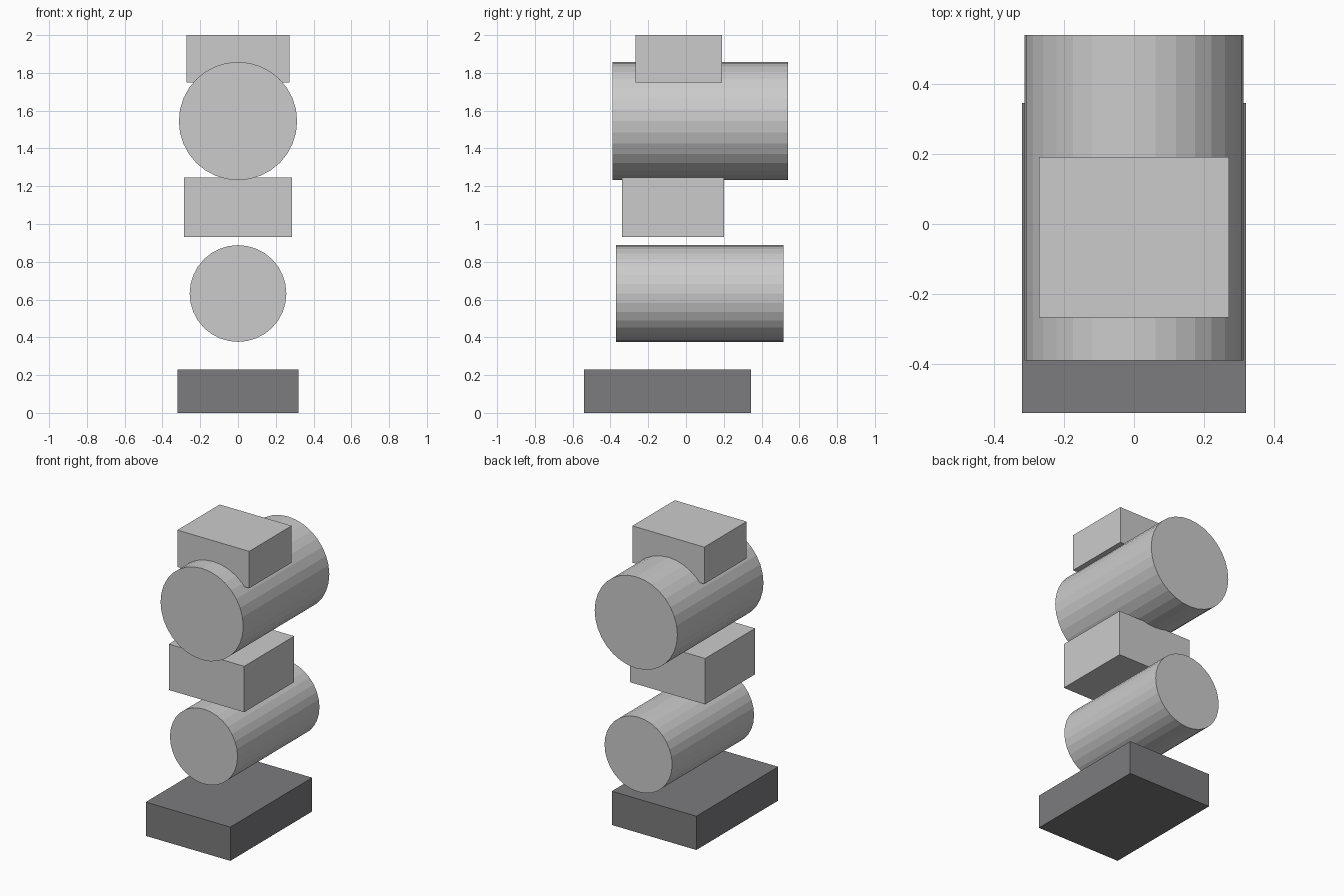
import bpy, math

if "Cube" in bpy.data.objects:
    bpy.data.objects.remove(bpy.data.objects["Cube"])

dark = bpy.data.materials.new("dark_grey")
dark.diffuse_color = (0.2, 0.2, 0.21, 1)
dark.use_nodes = True
dark.node_tree.nodes["Principled BSDF"].inputs["Base Color"].default_value = dark.diffuse_color


def block(name, half_width, y0, y1, z0, z1):
    bpy.ops.mesh.primitive_cube_add(size=1, location=(0, (y0 + y1) / 2, (z0 + z1) / 2))
    ob = bpy.context.object
    ob.name = name
    ob.scale = (2 * half_width, y1 - y0, z1 - z0)
    bpy.ops.object.transform_apply(location=False, rotation=False, scale=True)
    return ob


def drum(name, radius, y0, y1, z):
    bpy.ops.mesh.primitive_cylinder_add(vertices=32, radius=radius, depth=y1 - y0,
                                        location=(0, (y0 + y1) / 2, z),
                                        rotation=(math.pi / 2, 0, 0))
    bpy.context.object.name = name


# Dark base slab
base = block("base", 0.32, -0.54, 0.345, 0, 0.231)
base.data.materials.append(dark)

# Lower drum, floating above the base
drum("lower_drum", 0.256, -0.37, 0.515, 0.632)

# Middle block, supporting the upper drum
block("middle_block", 0.285, -0.34, 0.20, 0.931, 1.245)

# Upper drum with the top block sunk into it
drum("upper_drum", 0.313, -0.39, 0.54, 1.545)
block("top_block", 0.272, -0.267, 0.191, 1.748, 2.0)
